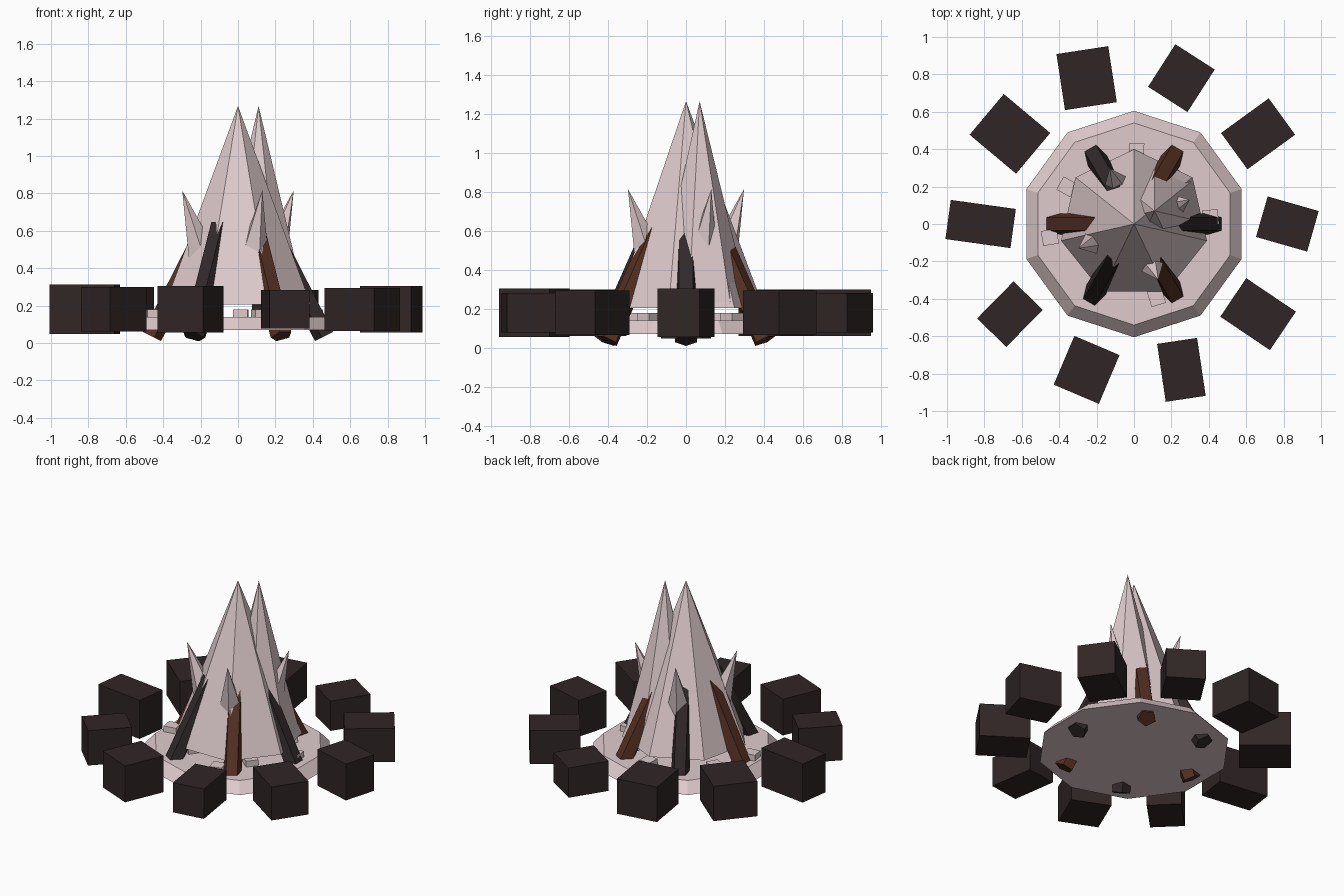
import bpy, bmesh, math
from mathutils import Matrix, Vector

if "Cube" in bpy.data.objects:
    bpy.data.objects.remove(bpy.data.objects["Cube"])


def material(name, rgb):
    m = bpy.data.materials.new(name)
    m.diffuse_color = (*rgb, 1)
    m.use_nodes = True
    m.node_tree.nodes["Principled BSDF"].inputs["Base Color"].default_value = m.diffuse_color
    return m


STONE = material("dark_stone", (0.030, 0.019, 0.019))
CHAR = material("charred_wood", (0.032, 0.022, 0.022))
BROWN = material("brown_wood", (0.090, 0.030, 0.016))
PALE = material("pale_flame", (0.74, 0.60, 0.61))


def finish(name, bm, mat):
    bmesh.ops.recalc_face_normals(bm, faces=bm.faces[:])
    me = bpy.data.meshes.new(name)
    bm.to_mesh(me)
    bm.free()
    me.materials.append(mat)
    ob = bpy.data.objects.new(name, me)
    bpy.context.collection.objects.link(ob)
    return ob


def frustum(name, n, r1, r2, start, end, phase, mat):
    """n-sided frustum between two points; phase is the angle of the first corner."""
    start, end = Vector(start), Vector(end)
    axis = (end - start).normalized()
    rot = Vector((0, 0, 1)).rotation_difference(axis)
    bm = bmesh.new()
    rings = []
    for c, r in ((start, r1), (end, r2)):
        if r == 0:
            rings.append([bm.verts.new(c)])
        else:
            angs = [phase + 2 * math.pi * i / n for i in range(n)]
            rings.append([bm.verts.new(c + rot @ Vector((r * math.cos(a), r * math.sin(a), 0))) for a in angs])
    lo, hi = rings
    bm.faces.new(lo)
    if len(hi) > 1:
        bm.faces.new(hi)
    for i in range(n):
        j = (i + 1) % n
        bm.faces.new((lo[i], lo[j], hi[0]) if len(hi) == 1 else (lo[i], lo[j], hi[j], hi[i]))
    return finish(name, bm, mat)


def box(name, centre, size, angle, mat):
    bm = bmesh.new()
    bmesh.ops.create_cube(bm, size=1)
    bm.transform(Matrix.Translation(centre) @ Matrix.Rotation(angle, 4, 'Z') @ Matrix.Diagonal((*size, 1)))
    return finish(name, bm, mat)


def polar(r, a, z):
    return (r * math.cos(a), r * math.sin(a), z)


UP = math.pi / 2

# Ash bed
frustum("ash_bed", 10, 0.605, 0.54, (0, 0, 0.07), (0, 0, 0.14), UP, PALE)

# Ring of stones: width, depth, height, turn in degrees
stones = [
    (0.284, 0.225, 0.25, -16), (0.315, 0.24, 0.23, 36), (0.25, 0.27, 0.205, -32.7),
    (0.28, 0.303, 0.24, 8.7), (0.324, 0.284, 0.24, -40), (0.351, 0.211, 0.266, -7.9),
    (0.218, 0.278, 0.24, -44.5), (0.262, 0.283, 0.25, -23), (0.216, 0.313, 0.205, 8.5),
    (0.32, 0.248, 0.23, -34)]
for i, (w, d, h, turn) in enumerate(stones):
    box(f"ring_stone_{i}", polar(0.82, math.radians(36 * i), 0.18), (w, d, h), math.radians(turn), STONE)

# Leaning logs, flat side outward, tops buried in the flame
tilt = math.radians(27)
for i in range(6):
    a = math.radians(60 * i)
    r0 = 0.48 if i == 4 else 0.465
    length = 0.66
    top = polar(r0 - length * math.sin(tilt), a, 0.037 + length * math.cos(tilt))
    frustum(f"log_{i}", 5, 0.06, 0.06, polar(r0, a, 0.037), top, a + math.pi, BROWN if i % 2 else CHAR)

# Two tall flames
frustum("main_flame", 7, 0.40, 0, (0, 0, 0.205), (0, 0, 1.267), UP, PALE)
frustum("second_flame", 7, 0.26, 0, (0.11, 0.07, 0.205), (0.11, 0.07, 1.267), UP, PALE)

# Four small flames leaning outward
for i in range(4):
    a = math.radians(23.5 + 90 * i)
    frustum(f"small_flame_{i}", 5, 0.125, 0, polar(0.145, a, 0.28), polar(0.325, a, 0.815), a, PALE)

# Embers lying on the ash
embers = [(0.39, 88), (0.41, 151), (0.455, 189), (0.41, 287), (0.41, 5), (0.33, 45), (0.3, 235), (0.3, 320)]
for i, (r, deg) in enumerate(embers):
    a = math.radians(deg)
    box(f"ember_{i}", polar(r, a, 0.155), (0.085, 0.08, 0.05), a, PALE)
